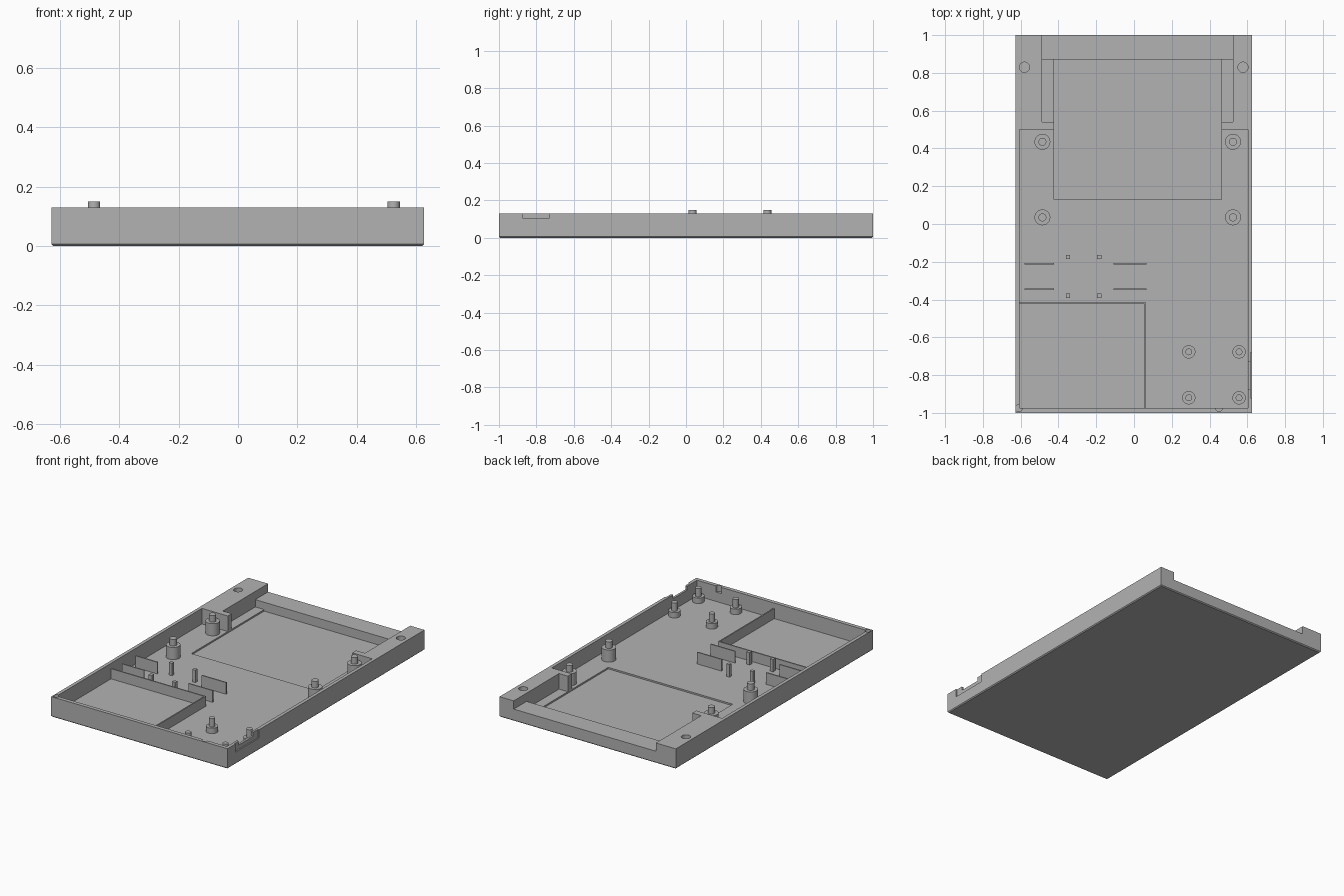
import bpy
import bmesh

if "Cube" in bpy.data.objects:
    bpy.data.objects.remove(bpy.data.objects["Cube"], do_unlink=True)

grey = bpy.data.materials.new("plain grey")
grey.use_nodes = True
GREY = (0.45, 0.45, 0.45, 1)
grey.diffuse_color = GREY
grey.node_tree.nodes["Principled BSDF"].inputs["Base Color"].default_value = GREY

FLOOR, RIM = 0.03, 0.13
SUNK = FLOOR - 0.002  # fittings start slightly inside the floor


def add(name, bm):
    bmesh.ops.recalc_face_normals(bm, faces=bm.faces)
    mesh = bpy.data.meshes.new(name)
    bm.to_mesh(mesh)
    bm.free()
    mesh.materials.append(grey)
    ob = bpy.data.objects.new(name, mesh)
    bpy.context.scene.collection.objects.link(ob)
    return ob


def prism(name, outline, z0, z1):
    bm = bmesh.new()
    face = bm.faces.new([bm.verts.new((x, y, z0)) for x, y in outline])
    top = bmesh.ops.extrude_face_region(bm, geom=[face])["geom"]
    verts = [g for g in top if isinstance(g, bmesh.types.BMVert)]
    bmesh.ops.translate(bm, verts=verts, vec=(0, 0, z1 - z0))
    return add(name, bm)


def box(name, x0, x1, y0, y1, z0, z1):
    return prism(name, [(x0, y0), (x1, y0), (x1, y1), (x0, y1)], z0, z1)


def cylinder(name, x, y, r, z0, z1):
    bm = bmesh.new()
    bmesh.ops.create_cone(bm, cap_ends=True, segments=32, radius1=r, radius2=r, depth=z1 - z0)
    bmesh.ops.translate(bm, verts=bm.verts, vec=(x, y, (z0 + z1) / 2))
    ob = add(name, bm)
    smooth(ob)
    return ob


def smooth(ob):
    bpy.ops.object.select_all(action="DESELECT")
    ob.select_set(True)
    bpy.context.view_layer.objects.active = ob
    bpy.ops.object.shade_smooth_by_angle()


def cut(target, cutter):
    mod = target.modifiers.new("cut", "BOOLEAN")
    mod.operation, mod.solver, mod.object = "DIFFERENCE", "EXACT", cutter
    cutter.hide_render = True
    bpy.context.view_layer.objects.active = target
    bpy.ops.object.modifier_apply(modifier=mod.name)
    bpy.data.objects.remove(cutter, do_unlink=True)


# Tray body with a fine chamfer round the underside
tray = box("tray", -0.628, 0.626, -1, 1, 0, RIM)
bm = bmesh.new()
bm.from_mesh(tray.data)
under = [e for e in bm.edges if all(v.co.z < 0.001 for v in e.verts)]
bmesh.ops.bevel(bm, geom=under, offset=0.006, segments=1, affect="EDGES")
bm.to_mesh(tray.data)
bm.free()

# Main cavity, narrowing between the two rear blocks
cut(tray, prism("cavity_cutter", [
    (-0.606, -0.975), (0.604, -0.975), (0.604, 0.5), (0.462, 0.5), (0.462, 0.54),
    (0.525, 0.54), (0.525, 0.87), (-0.486, 0.87), (-0.486, 0.54), (-0.423, 0.54),
    (-0.423, 0.5), (-0.606, 0.5)], FLOOR, 0.3))
# Lowered rear wall and the shallow recess in the floor
cut(tray, box("rear_wall_cutter", -0.486, 0.525, 0.8, 1.1, 0.077, 0.3))
cut(tray, box("recess_cutter", -0.423, 0.462, 0.13, 0.87, 0.02, 0.07))
# Side port: a wide outer pocket and a smaller opening through the wall
cut(tray, box("port_pocket_cutter", 0.618, 0.7, -0.92, -0.68, 0.077, 0.3))
cut(tray, box("port_opening_cutter", 0.55, 0.7, -0.875, -0.73, 0.105, 0.3))
# Blind holes in the rear blocks
for x in (-0.58, 0.577):
    cut(tray, cylinder("hole_cutter", x, 0.83, 0.027, 0.04, 0.3))
# Round grooves inside the front wall
for x in (-0.61, 0.45):
    cut(tray, cylinder("groove_cutter", x, -0.975, 0.018, 0.09, 0.3))
smooth(tray)


def post(name, x, y, base_r, base_top, pin_r, pin_top):
    cylinder(name + "_base", x, y, base_r, SUNK, base_top)
    cylinder(name + "_pin", x, y, pin_r, base_top - 0.002, pin_top)


# Four tall posts by the recess, four short posts by the port
for x in (-0.485, 0.524):
    for y in (0.035, 0.435):
        post("tall_post", x, y, 0.042, 0.108, 0.021, 0.15)
for x in (0.29, 0.556):
    for y in (-0.92, -0.677):
        post("short_post", x, y, 0.035, 0.065, 0.018, 0.118)

# Compartment walls
box("compartment_back_wall", -0.61, 0.063, -0.424, -0.416, SUNK, 0.095)
box("compartment_side_wall", 0.055, 0.063, -0.98, -0.416, SUNK, 0.095)

# Holder plates and small square pegs
for y in (-0.346, -0.21):
    for x0, x1 in ((-0.58, -0.424), (-0.108, 0.065)):
        box("holder_plate", x0, x1, y - 0.004, y + 0.004, SUNK, 0.105)
for x in (-0.35, -0.184):
    for y in (-0.38, -0.175):
        box("peg", x - 0.011, x + 0.011, y - 0.011, y + 0.011, SUNK, 0.11)
